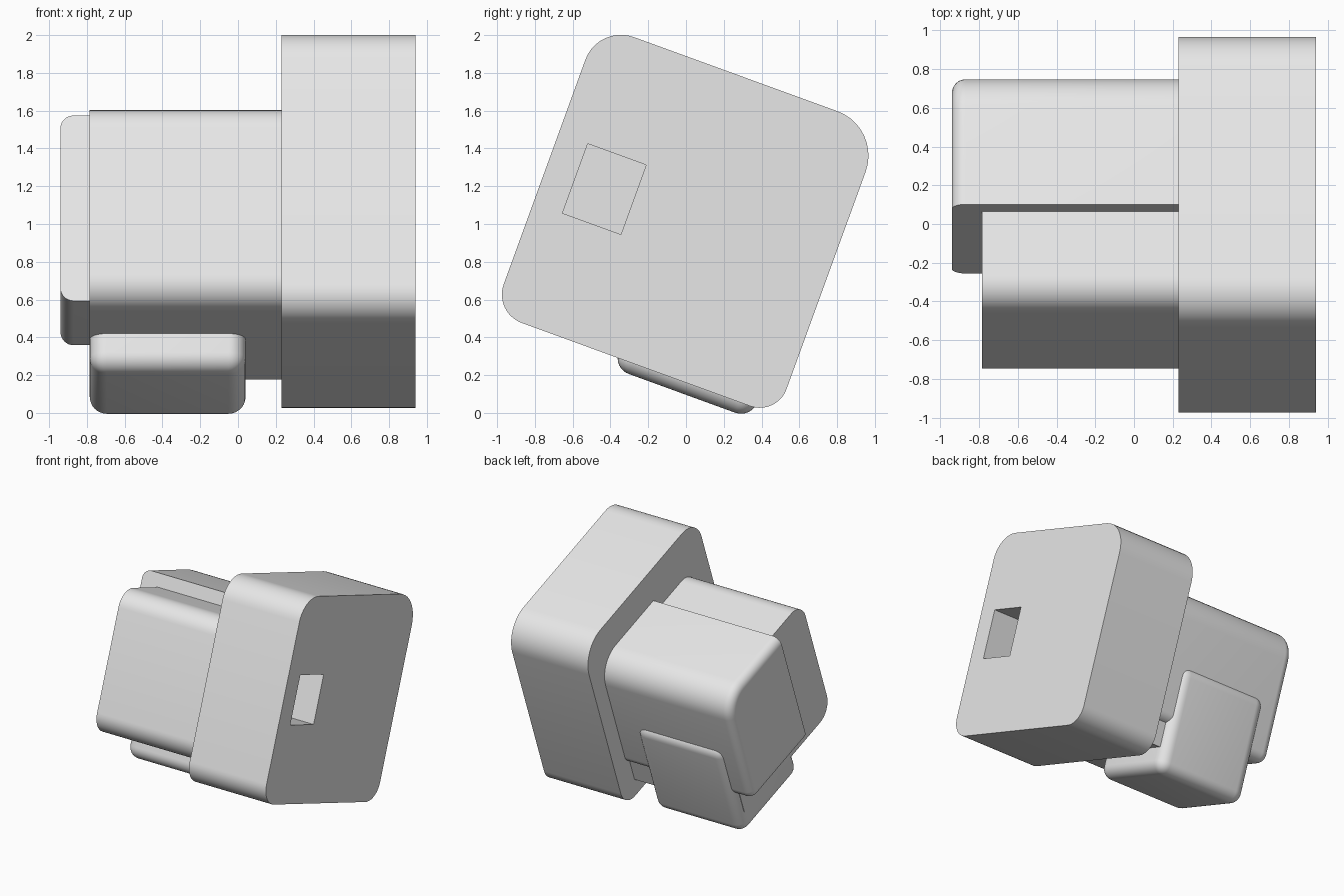
import bpy, bmesh, math
from mathutils import Vector

old = bpy.data.objects.get("Cube")
if old:
    bpy.data.objects.remove(old, do_unlink=True)

TILT = math.radians(-20)      # the whole assembly leans back about x

grey = bpy.data.materials.new("plain grey")
grey.use_nodes = True
grey.diffuse_color = (0.8, 0.8, 0.8, 1)
grey.node_tree.nodes["Principled BSDF"].inputs["Base Color"].default_value = (0.8, 0.8, 0.8, 1)


def rounded_profile(y0, y1, z0, z1, radii, steps=10):
    """Rectangle outline; radii run front-bottom, back-bottom, back-top, front-top."""
    corners = [(y0, z0, 1, 1, 180), (y1, z0, -1, 1, 270),
               (y1, z1, -1, -1, 0), (y0, z1, 1, -1, 90)]
    points = []
    for (y, z, sy, sz, start), r in zip(corners, radii):
        count = steps if r else 0
        for i in range(count + 1):
            a = math.radians(start + 90 * i / max(count, 1))
            points.append((y + sy * r + r * math.cos(a), z + sz * r + r * math.sin(a)))
    return points


def prism(x0, x1, profile):
    """Extrude a y-z outline along x."""
    bm = bmesh.new()
    end = bm.faces.new([bm.verts.new((x0, y, z)) for y, z in profile])
    new = bmesh.ops.extrude_face_region(bm, geom=[end], use_keep_orig=True)["geom"]
    bmesh.ops.translate(bm, vec=(x1 - x0, 0, 0),
                        verts=[g for g in new if isinstance(g, bmesh.types.BMVert)])
    bmesh.ops.recalc_face_normals(bm, faces=bm.faces)
    return bm


def finish(bm, name):
    bmesh.ops.recalc_face_normals(bm, faces=bm.faces)
    mesh = bpy.data.meshes.new(name)
    bm.to_mesh(mesh)
    bm.free()
    mesh.materials.append(grey)
    obj = bpy.data.objects.new(name, mesh)
    bpy.context.collection.objects.link(obj)
    obj.rotation_euler.x = TILT
    return obj


def select_only(obj):
    bpy.ops.object.select_all(action='DESELECT')
    obj.select_set(True)
    bpy.context.view_layer.objects.active = obj


def smooth(obj):
    select_only(obj)
    bpy.ops.object.shade_smooth_by_angle(angle=math.radians(30))


# Large head block with a square socket in its outer face
head = finish(prism(0.23, 0.94, rounded_profile(-1.14, 0.457, 0.15, 1.775,
                                                (0.16, 0.15, 0.25, 0.2))), "head_block")
cutter = finish(prism(0.54, 1.1, rounded_profile(-0.976, -0.647, 0.77, 1.161,
                                                 (0, 0, 0, 0))), "socket_cutter")
cutter.hide_render = True
cut = head.modifiers.new("socket", 'BOOLEAN')
cut.operation = 'DIFFERENCE'
cut.solver = 'EXACT'
cut.object = cutter
select_only(head)
bpy.ops.object.modifier_apply(modifier=cut.name)
bpy.data.objects.remove(cutter, do_unlink=True)
smooth(head)

# Middle body, rounded along its front edges
smooth(finish(prism(-0.785, 0.23, rounded_profile(-0.944, 0.27, 0.285, 1.407,
                                                  (0.15, 0, 0, 0.15))), "middle_body"))

# Rear body with a softened end, sliced flat at the front
bm = prism(-0.94, 0.23, rounded_profile(-0.6, 0.31, 0.47, 1.514, (0, 0.08, 0.22, 0)))
rim = [e for e in bm.edges if all(v.co.x < -0.93 for v in e.verts)]
bmesh.ops.bevel(bm, geom=rim, offset=0.07, segments=8, profile=0.5, affect='EDGES')
bmesh.ops.bisect_plane(bm, geom=bm.verts[:] + bm.edges[:] + bm.faces[:],
                       plane_co=Vector((0, -0.443, 0)), plane_no=Vector((0, 1, 0)),
                       clear_inner=True)
bmesh.ops.holes_fill(bm, edges=[e for e in bm.edges if e.is_boundary], sides=0)
smooth(finish(bm, "rear_body"))

# Lower pad, rounded on every edge
bm = prism(-0.785, 0.04, rounded_profile(-0.445, 0.335, 0.09, 0.95, (0, 0, 0, 0)))
bmesh.ops.bevel(bm, geom=bm.edges[:], offset=0.09, segments=8, profile=0.5, affect='EDGES')
smooth(finish(bm, "lower_pad"))
